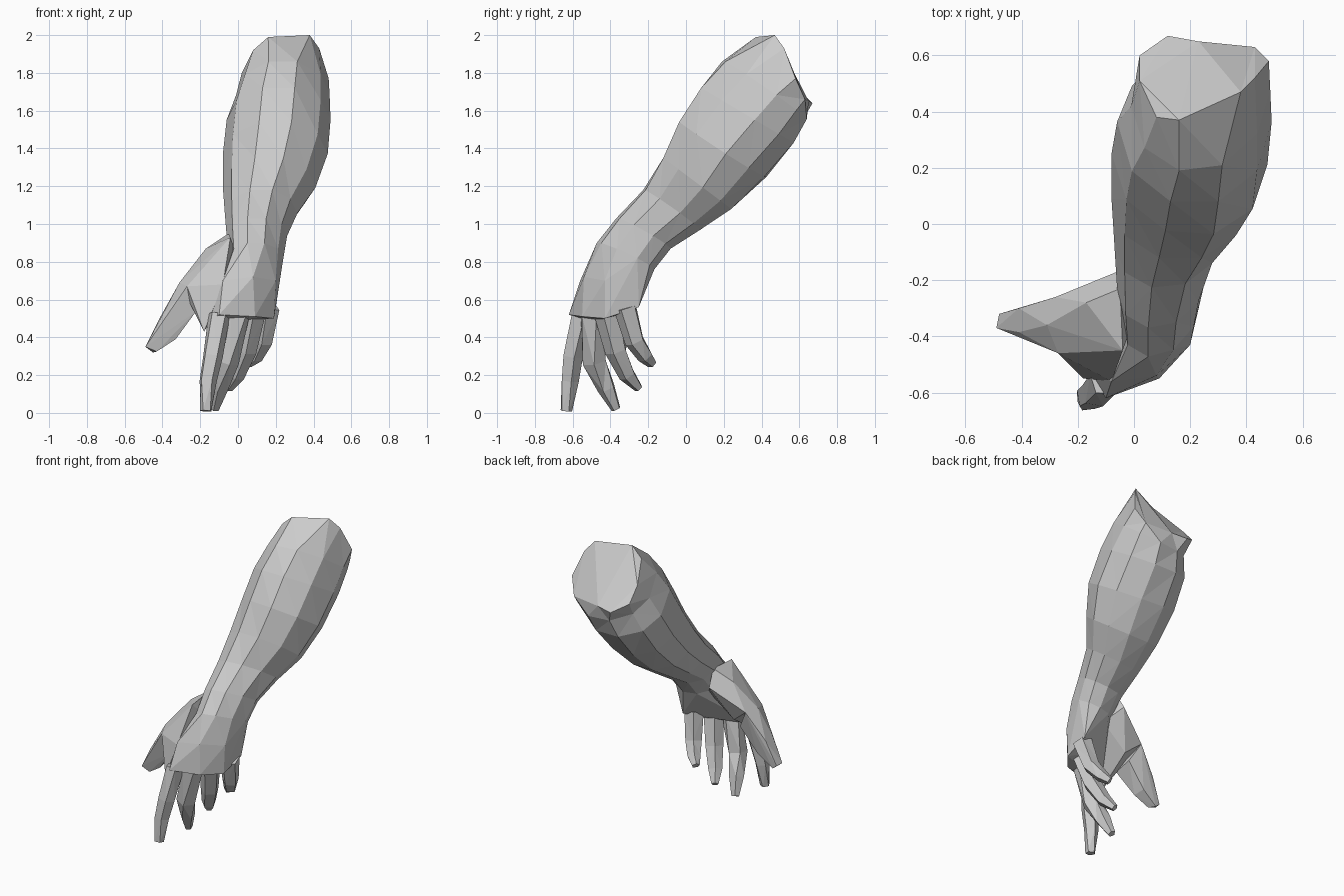
import bpy, bmesh
from math import sin, cos, radians
from mathutils import Vector

cube = bpy.data.objects.get("Cube")
if cube:
    bpy.data.objects.remove(cube, do_unlink=True)

grey = bpy.data.materials.new("plain grey")
grey.use_nodes = True
grey.diffuse_color = (0.6, 0.6, 0.6, 1)
grey.node_tree.nodes["Principled BSDF"].inputs["Base Color"].default_value = grey.diffuse_color


def finish(name, bm):
    """Turn a bmesh into a flat shaded grey object."""
    bmesh.ops.recalc_face_normals(bm, faces=bm.faces[:])
    mesh = bpy.data.meshes.new(name)
    bm.to_mesh(mesh)
    bm.free()
    mesh.materials.append(grey)
    obj = bpy.data.objects.new(name, mesh)
    bpy.context.collection.objects.link(obj)
    return obj


def loft(name, rings):
    """Skin a list of equal rings and close both ends."""
    bm = bmesh.new()
    loops = [[bm.verts.new(p) for p in ring] for ring in rings]
    for a, b in zip(loops, loops[1:]):
        for i in range(len(a)):
            j = (i + 1) % len(a)
            bm.faces.new((a[i], a[j], b[j], b[i]))
    bm.faces.new(loops[0])
    bm.faces.new(loops[-1])
    bmesh.ops.triangulate(bm, faces=bm.faces[:])
    return finish(name, bm)


def hull(name, points):
    """Wrap a convex faceted skin round a few landmark points."""
    bm = bmesh.new()
    for p in points:
        bm.verts.new(p)
    bmesh.ops.convex_hull(bm, input=bm.verts[:])
    loose = [v for v in bm.verts if not v.link_faces]
    bmesh.ops.delete(bm, geom=loose, context='VERTS')
    return finish(name, bm)


def arm_ring(top_y, top_z, low_y, low_z, left, right, twist):
    """Ten sided slice, widest a little nearer its lower edge."""
    top, low = Vector((0, top_y, top_z)), Vector((0, low_y, low_z))
    mid = top.lerp(low, 0.58)
    ring = []
    for k in range(10):
        a = radians(108 - 36 * k)
        half = (top - mid if sin(a) > 0 else mid - low) / sin(radians(72))
        x = (left + right) / 2 + cos(a) * (right - left) / 2
        ring.append(mid + half * sin(a) + Vector((x, twist * cos(a), 0)))
    return ring


def digit(name, joints, sides=5):
    """Tapering finger through joints given as x, y, z, radius."""
    pts = [Vector(j[:3]) for j in joints]
    rings = []
    for i, p in enumerate(pts):
        way = pts[min(i + 1, len(pts) - 1)] - pts[max(i - 1, 0)]
        turn = way.to_track_quat('Z', 'Y')
        r = joints[i][3]
        rings.append([p + turn @ Vector((r * cos(a), r * sin(a), 0))
                      for a in (radians(90 + 360 * k / sides) for k in range(sides))])
    return loft(name, rings)


# Forearm: slanted cut end, full muscle, narrow wrist
cut_end = [(.16, .37, 1.99), (.38, .47, 2), (.43, .52, 1.93), (.48, .58, 1.77),
           (.43, .63, 1.66), (.23, .65, 1.65), (.12, .67, 1.64), (.02, .6, 1.7),
           (.02, .51, 1.8), (.08, .38, 1.92)]
slices = [(.2, 1.86, .63, 1.555, -.01, .485, .03),
          (.08, 1.72, .57, 1.43, -.06, .49, 0),
          (-.03, 1.54, .42, 1.25, -.08, .475, -.02),
          (-.12, 1.35, .24, 1.08, -.08, .41, 0),
          (-.22, 1.18, .07, .97, -.07, .315, .02),
          (-.36, 1.03, -.09, .87, -.06, .26, .03),
          (-.46, .9, -.18, .76, -.05, .24, .04)]
arm_rings = [arm_ring(*s) for s in slices]
loft("forearm", [cut_end] + arm_rings)

# Palm: from the wrist slice to the row of knuckles
hull("palm", arm_rings[-1] + [
    (-.08, -.56, .7), (.08, -.54, .72), (.2, -.43, .7), (.22, -.3, .7), (.17, -.21, .7),
    (-.1, -.62, .52), (0, -.58, .52), (.09, -.55, .51), (.19, -.43, .5),
    (.2, -.25, .56), (.1, -.35, .52), (-.17, -.52, .48)])

# Thumb mound and the web towards the first finger
thumb_root = [(-.28, -.26, .69), (-.31, -.36, .69), (-.27, -.46, .67), (-.22, -.44, .54)]
hull("thumb_mound", thumb_root + [
    (-.05, -.23, .95), (-.04, -.45, .93), (-.06, -.17, .84), (-.17, -.28, .87),
    (-.08, -.56, .68), (-.18, -.55, .43), (-.17, -.29, .6), (.02, -.28, .75)])

# Digits
hull("thumb", thumb_root + [
    (-.21, -.3, .56), (-.41, -.385, .5), (-.33, -.39, .39), (-.41, -.3, .51),
    (-.34, -.31, .4), (-.49, -.37, .35), (-.48, -.32, .345), (-.43, -.37, .325),
    (-.45, -.32, .32)])
digit("first_finger", [(-.1, -.555, .52, .06), (-.135, -.6, .3, .055),
                       (-.16, -.615, .17, .048), (-.17, -.635, .01, .032)])
digit("middle_finger", [(0, -.5, .53, .068), (-.06, -.485, .27, .065),
                        (-.1, -.42, .13, .05), (-.125, -.37, .02, .026)])
digit("third_finger", [(.08, -.42, .53, .068), (.04, -.37, .33, .06),
                       (-.01, -.31, .2, .047), (-.05, -.25, .13, .024)])
digit("little_finger", [(.16, -.32, .56, .065), (.13, -.27, .38, .055),
                        (.09, -.215, .3, .044), (.05, -.18, .26, .027)])
